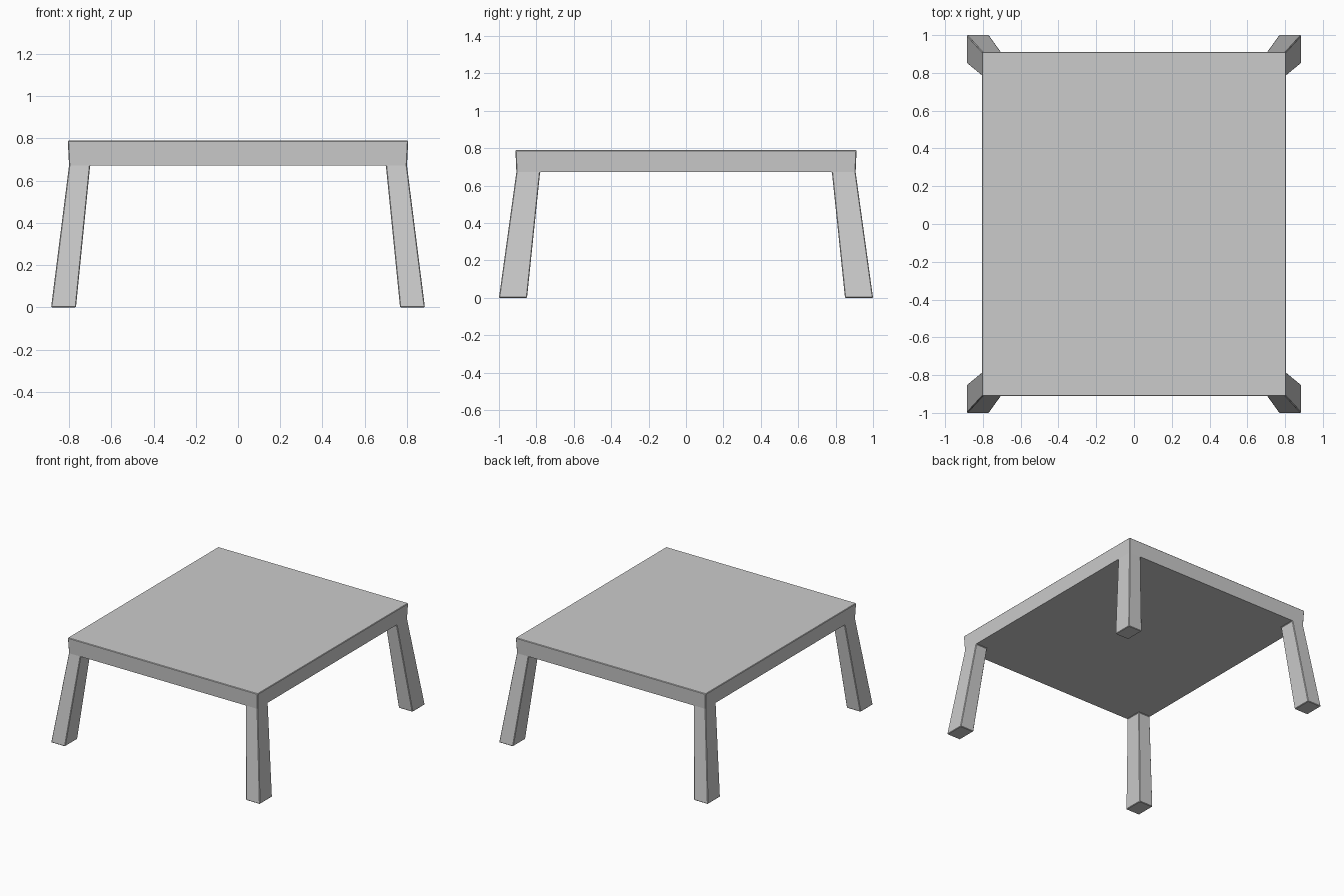
import bpy, bmesh

if "Cube" in bpy.data.objects:
    bpy.data.objects.remove(bpy.data.objects["Cube"])

TOP, UNDER = 0.79, 0.672
bm = bmesh.new()

# 3 x 3 grid for the underside: narrow corner cells become legs
bmesh.ops.create_grid(bm, x_segments=3, y_segments=3, size=1.5)


def place(v, inner, outer, z):
    sx, sy = (1 if c > 0 else -1 for c in v.co[:2])
    x = (inner if abs(v.co.x) < 1 else outer)[0]
    y = (inner if abs(v.co.y) < 1 else outer)[1]
    v.co = (sx * x, sy * y, z)


corners = [f for f in bm.faces
           if min(abs(c) for c in f.calc_center_median()[:2]) > 0.9]
bottom = bm.faces[:]

# Slab thickness
ext = bmesh.ops.extrude_face_region(bm, geom=bottom, use_keep_orig=True)
top = [v for v in ext["geom"] if isinstance(v, bmesh.types.BMVert)]
low = [v for v in bm.verts if v not in set(top)]

# Splayed legs pulled down from the corner cells
feet = []
for f in corners:
    leg = bmesh.ops.extrude_face_region(bm, geom=[f])
    feet += [v for v in leg["geom"] if isinstance(v, bmesh.types.BMVert)]
    if f.is_valid:
        bm.faces.remove(f)

for v in top:
    place(v, (0.70, 0.78), (0.806, 0.912), TOP)
for v in low:
    place(v, (0.70, 0.78), (0.80, 0.907), UNDER)
for v in feet:
    place(v, (0.767, 0.85), (0.885, 1.0), 0)

# Clean flat faces
bmesh.ops.recalc_face_normals(bm, faces=bm.faces[:])
bmesh.ops.dissolve_limit(bm, angle_limit=0.02, verts=bm.verts[:], edges=bm.edges[:])

mesh = bpy.data.meshes.new("table")
bm.to_mesh(mesh)
bm.free()
table = bpy.data.objects.new("table", mesh)
bpy.context.collection.objects.link(table)

# Slightly eased edges
bevel = table.modifiers.new("eased_edges", 'BEVEL')
bevel.width = 0.004
bevel.segments = 1
bevel.limit_method = 'ANGLE'
bevel.angle_limit = 0.6
